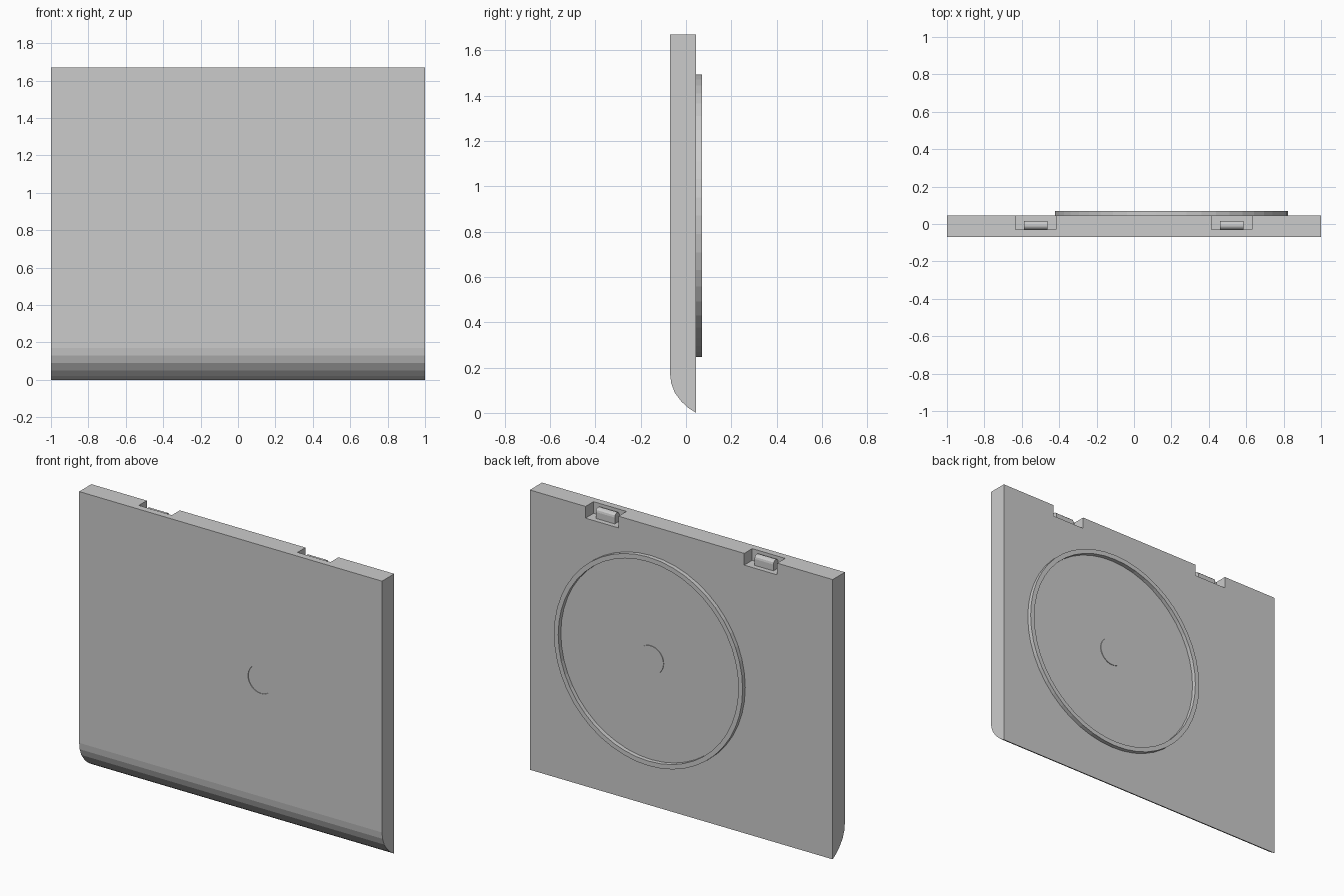
import bpy, bmesh
from math import pi, sin, cos
from mathutils import Vector

if "Cube" in bpy.data.objects:
    bpy.data.objects.remove(bpy.data.objects["Cube"])

FRONT, BACK, TOP = -0.07, 0.045, 1.67
DISC_X, DISC_Z = 0.2, 0.87


def finish(name, bm):
    bmesh.ops.recalc_face_normals(bm, faces=bm.faces)
    mesh = bpy.data.meshes.new(name)
    bm.to_mesh(mesh)
    bm.free()
    ob = bpy.data.objects.new(name, mesh)
    bpy.context.collection.objects.link(ob)
    return ob


def extrude(name, points, offset):
    """Closed outline of 3D points swept along offset."""
    bm = bmesh.new()
    face = bm.faces.new([bm.verts.new(p) for p in points])
    out = bmesh.ops.extrude_face_region(bm, geom=[face], use_keep_orig=True)
    moved = [g for g in out["geom"] if isinstance(g, bmesh.types.BMVert)]
    bmesh.ops.translate(bm, verts=moved, vec=offset)
    return finish(name, bm)


def bar(name, profile, x0, x1):
    return extrude(name, [(x0, y, z) for y, z in profile], Vector((x1 - x0, 0, 0)))


def circle(r, y, n):
    return [(DISC_X + r * cos(2 * pi * i / n), y, DISC_Z + r * sin(2 * pi * i / n))
            for i in range(n)]


def cut(target, cutter):
    cutter.hide_render = True
    mod = target.modifiers.new("cut", "BOOLEAN")
    mod.operation = "DIFFERENCE"
    mod.solver = "EXACT"
    mod.object = cutter
    bpy.context.view_layer.objects.active = target
    bpy.ops.object.modifier_apply(modifier=mod.name)
    bpy.data.objects.remove(cutter)


# Panel with a rounded lower front edge
panel = bar("panel", [(FRONT, TOP), (BACK, TOP), (BACK, 0), (0.01, 0.022),
                      (-0.02, 0.05), (-0.05, 0.09), (-0.065, 0.13), (FRONT, 0.17)], -1, 1)

# Hinge notches in the top back edge, each holding a round-topped tab
arc = [(-0.007 + 0.022 * cos(pi * i / 6), 1.638 + 0.022 * sin(pi * i / 6)) for i in range(7)]
tab_profile = [(-0.029, 1.595), (0.015, 1.595)] + arc
for side, x in (("right", 0.523), ("left", -0.525)):
    notch = [(-0.03, 1.6), (0.1, 1.6), (0.1, 1.8), (-0.03, 1.8)]
    cut(panel, bar("notch_cutter", notch, x - 0.109, x + 0.109))
    bar("hinge_tab_" + side, tab_profile, x - 0.063, x + 0.062)

# Shallow round dimple on the front and matching raised spot on the back
cut(panel, extrude("dimple_cutter", circle(0.085, FRONT - 0.02, 32), Vector((0, 0.024, 0))))
extrude("centre_spot", circle(0.085, BACK - 0.01, 32), Vector((0, 0.014, 0)))

# Raised ring on the back
bm = bmesh.new()
n = 48
loops = [[bm.verts.new(p) for p in circle(r, y, n)]
         for r, y in ((0.623, BACK - 0.004), (0.623, 0.07), (0.595, 0.07), (0.595, BACK - 0.004))]
for k in range(4):
    a, b = loops[k], loops[(k + 1) % 4]
    for i in range(n):
        j = (i + 1) % n
        bm.faces.new((a[i], a[j], b[j], b[i]))
finish("back_ring", bm)
